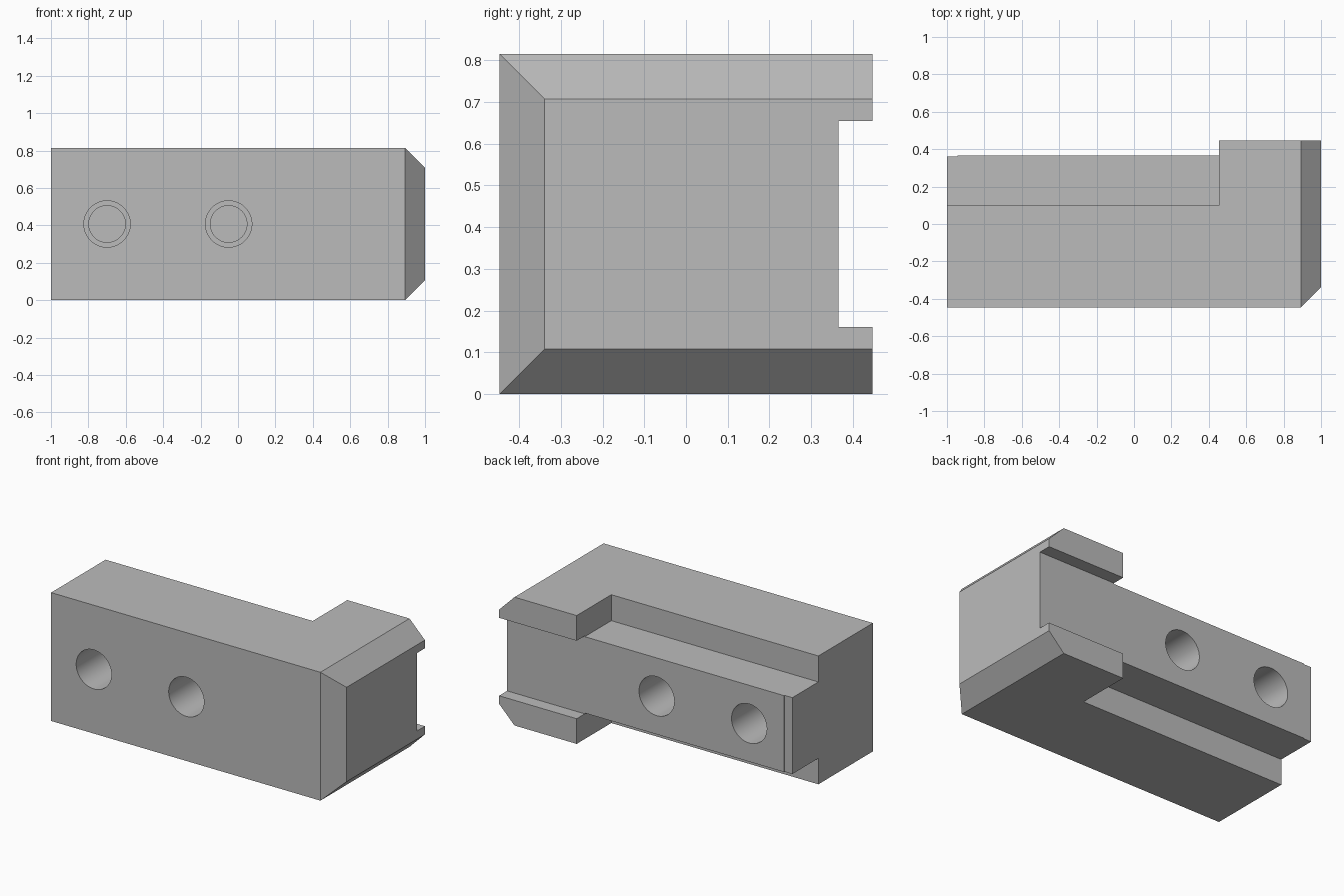
import bpy, bmesh
from math import pi, radians
from mathutils import Matrix, Vector

if "Cube" in bpy.data.objects:
    bpy.data.objects.remove(bpy.data.objects["Cube"], do_unlink=True)

HALF_Y, HEIGHT, CHAMFER = 0.447, 0.815, 0.108
MID_Z = HEIGHT / 2
LEDGE_Y, FLANGE_X, PAD_Y = 0.1, 0.455, 0.366

steel = bpy.data.materials.new("plain grey")
steel.use_nodes = True
grey = (0.5, 0.5, 0.5, 1)
steel.diffuse_color = grey
steel.node_tree.nodes["Principled BSDF"].inputs["Base Color"].default_value = grey


def finish(name, bm):
    mesh = bpy.data.meshes.new(name)
    bm.to_mesh(mesh)
    bm.free()
    mesh.materials.append(steel)
    obj = bpy.data.objects.new(name, mesh)
    bpy.context.collection.objects.link(obj)
    return obj


def box_mesh(low, high):
    low, high = Vector(low), Vector(high)
    bm = bmesh.new()
    bmesh.ops.create_cube(bm, size=1, matrix=Matrix.Translation((low + high) / 2)
                          @ Matrix.Diagonal((high - low).to_4d()))
    return bm


def cut(target, cutter):
    mod = target.modifiers.new("cut", "BOOLEAN")
    mod.operation = "DIFFERENCE"
    mod.solver = "EXACT"
    mod.object = cutter
    bpy.context.view_layer.objects.active = target
    bpy.ops.object.modifier_apply(modifier=mod.name)
    bpy.data.objects.remove(cutter, do_unlink=True)


def cut_box(target, low, high):
    cut(target, finish("cutter", box_mesh(low, high)))


def cut_bore(target, x, y0, y1, radius):
    bm = bmesh.new()
    place = Matrix.Translation((x, (y0 + y1) / 2, MID_Z)) @ Matrix.Rotation(pi / 2, 4, "X")
    bmesh.ops.create_cone(bm, cap_ends=True, segments=64, radius1=radius,
                          radius2=radius, depth=abs(y1 - y0), matrix=place)
    cut(target, finish("cutter", bm))


# Solid block, chamfered on the front, top and bottom of its +x end
bm = box_mesh((-1, -HALF_Y, 0), (1, HALF_Y, HEIGHT))
start = 1 - CHAMFER
for point, normal in (((start, -HALF_Y, 0), (1, -1, 0)),
                      ((start, 0, HEIGHT), (1, 0, 1)),
                      ((start, 0, 0), (1, 0, -1))):
    geom = bm.verts[:] + bm.edges[:] + bm.faces[:]
    result = bmesh.ops.bisect_plane(bm, geom=geom, plane_co=point, plane_no=normal,
                                    clear_outer=True)
    rim = [e for e in result["geom_cut"] if isinstance(e, bmesh.types.BMEdge)]
    bmesh.ops.holes_fill(bm, edges=rim)
bmesh.ops.recalc_face_normals(bm, faces=bm.faces[:])
block = finish("jaw_block", bm)

# Ledges above and below the rear tongue
cut_box(block, (-2, LEDGE_Y, 0.65), (FLANGE_X, 1, 2))
cut_box(block, (-2, LEDGE_Y, -1), (FLANGE_X, 1, 0.165))

# Slot between the rear flanges, and the shallow relief at the tongue end
cut_box(block, (-2, PAD_Y, 0.16), (2, 1, 0.655))
cut_box(block, (-2, PAD_Y - 0.005, 0.1), (-0.945, 1, 0.7))

# Bolt bores from both faces, with a smaller recess inside the front one
for x in (-0.7, -0.05):
    cut_bore(block, x, -0.6, -0.09, 0.124)
    cut_bore(block, x, -0.2, -0.04, 0.098)
    cut_bore(block, x, 0.6, 0.02, 0.124)

bpy.ops.object.select_all(action="DESELECT")
block.select_set(True)
bpy.context.view_layer.objects.active = block
bpy.ops.object.shade_smooth_by_angle(angle=radians(30))
